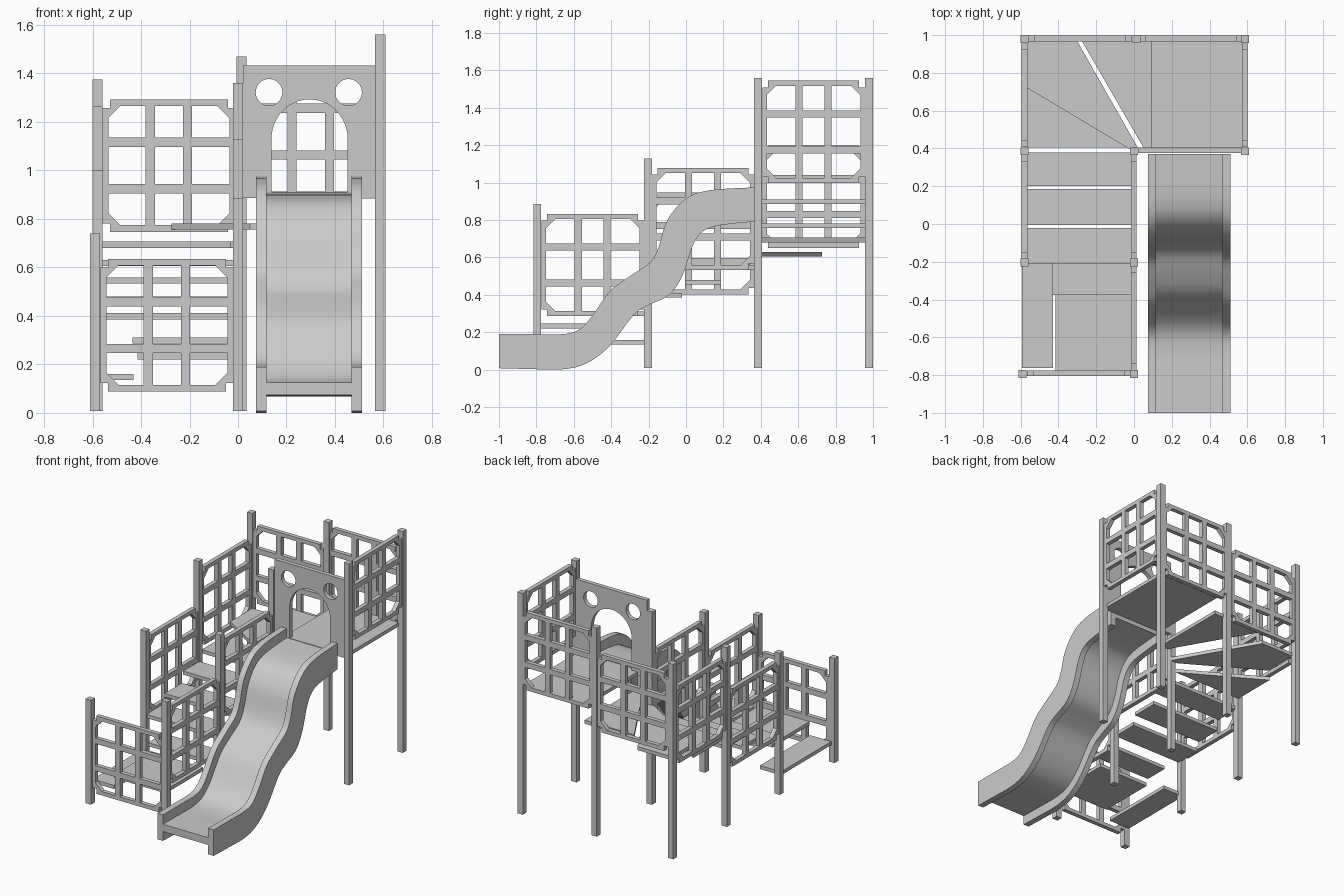
import bpy, bmesh
from math import pi, sin, cos
from mathutils import Vector

if "Cube" in bpy.data.objects:
    bpy.data.objects.remove(bpy.data.objects["Cube"])

ROT = {'top': (0, 0, 0), 'front': (pi / 2, 0, 0), 'side': (pi / 2, 0, pi / 2)}


def plate(name, loops, depth, loc, plane, smooth=False):
    """Flat outline (first loop) with holes (other loops), extruded to depth."""
    cu = bpy.data.curves.new(name, 'CURVE')
    cu.dimensions = '2D'
    cu.fill_mode = 'BOTH'
    cu.extrude = depth / 2
    for pts in loops:
        sp = cu.splines.new('POLY')
        sp.points.add(len(pts) - 1)
        for p, (u, v) in zip(sp.points, pts):
            p.co = (u, v, 0, 1)
        sp.use_cyclic_u = True
    ob = bpy.data.objects.new(name, cu)
    bpy.context.collection.objects.link(ob)
    ob.location = loc
    ob.rotation_euler = ROT[plane]
    bpy.ops.object.select_all(action='DESELECT')
    ob.select_set(True)
    bpy.context.view_layer.objects.active = ob
    bpy.ops.object.convert(target='MESH')
    ob = bpy.context.view_layer.objects.active
    bm = bmesh.new()
    bm.from_mesh(ob.data)
    bmesh.ops.remove_doubles(bm, verts=bm.verts, dist=1e-5)
    bmesh.ops.recalc_face_normals(bm, faces=bm.faces)
    bm.to_mesh(ob.data)
    bm.free()
    if smooth:
        bpy.ops.object.shade_smooth_by_angle(angle=pi / 6)
    else:
        for f in ob.data.polygons:
            f.use_smooth = False
    return ob


def rect(x0, x1, y0, y1):
    return [(x0, y0), (x1, y0), (x1, y1), (x0, y1)]


def circle(x, y, r, n=32):
    return [(x + r * cos(2 * pi * i / n), y + r * sin(2 * pi * i / n)) for i in range(n)]


# Posts: x, y, top height
POSTS = [(-0.59, -0.795, 0.74), (0, -0.795, 0.885), (-0.58, -0.203, 1.0),
         (0, -0.203, 1.13), (-0.58, 0.385, 1.265), (0, 0.385, 1.36),
         (-0.58, 0.979, 1.375), (0.014, 0.979, 1.47),
         (0.587, 0.385, 1.56), (0.587, 0.979, 1.56)]
for x, y, top in POSTS:
    h = 0.021
    plate('post', [rect(-h, h, -h, h)], top - 0.008, (x, y, (top + 0.008) / 2), 'top')


# Lattice railing panels
def panel(name, loc, plane):
    w, n, h, s = 0.274, 0.243, 0.273, 0.238
    outline = [(n, -h), (n, -s), (w, -s), (w, s), (n, s), (n, h),
               (-n, h), (-n, s), (-w, s), (-w, -s), (-n, -s), (-n, -h)]
    us = [(-0.25, -0.096), (-0.058, 0.058), (0.096, 0.25)]
    vs = [(-0.246, -0.115), (-0.077, 0.077), (0.115, 0.246)]
    c = 0.05
    holes = []
    for i, (a, b) in enumerate(us):
        for j, (d, e) in enumerate(vs):
            hole = []
            for k, (u, v) in enumerate(rect(a, b, d, e)):
                # outer corners of the corner openings are cut off
                if i != 1 and j != 1 and abs(u) > 0.2 and abs(v) > 0.2:
                    su, sv = (1 if u > 0 else -1), (1 if v > 0 else -1)
                    cut = [(u, v - sv * c), (u - su * c, v)]
                    hole += cut if k in (0, 2) else cut[::-1]
                else:
                    hole.append((u, v))
            holes.append(hole)
    plate(name, [outline] + holes, 0.03, loc, plane)


panel('front_railing', (-0.293, -0.79, 0.362), 'front')
panel('inner_railing_low', (-0.002, -0.499, 0.56), 'side')
panel('inner_railing_high', (-0.002, 0.091, 0.805), 'side')
panel('left_railing_low', (-0.58, 0.091, 0.675), 'side')
panel('left_railing_high', (-0.58, 0.682, 0.925), 'side')
panel('back_railing_left', (-0.285, 0.982, 1.02), 'front')
panel('back_railing_right', (0.3, 0.982, 1.16), 'front')
panel('right_railing', (0.587, 0.682, 1.272), 'side')

# Straight steps: x0, x1, y0, y1, bottom height
STEPS = [(-0.594, -0.43, -0.762, -0.205, 0.135), (-0.415, -0.015, -0.778, -0.365, 0.221),
         (-0.435, -0.015, -0.375, -0.205, 0.286), (-0.565, -0.015, -0.21, -0.022, 0.386),
         (-0.565, -0.015, -0.006, 0.186, 0.455), (-0.565, -0.015, 0.2, 0.378, 0.533)]
T = 0.025
for x0, x1, y0, y1, z in STEPS:
    plate('step', [rect(x0, x1, y0, y1)], T, (0, 0, z + T / 2), 'top')

# Winding steps and top platform
WINDERS = [('winder_step', [(-0.565, 0.405), (-0.02, 0.405), (-0.565, 0.727)], 0.605),
           ('winder_step', [(-0.565, 0.72), (-0.03, 0.4), (0.02, 0.405), (-0.3, 0.967), (-0.565, 0.967)], 0.681),
           ('winder_step', [(-0.275, 0.967), (0.05, 0.405), (0.11, 0.405), (0.11, 0.967)], 0.757),
           ('platform', rect(0.093, 0.573, 0.375, 0.967), 0.885)]
for name, pts, z in WINDERS:
    plate(name, [pts], T, (0, 0, z + T / 2), 'top')

# Arched wall with two round windows
arch = [(0.295 + 0.157 * cos(pi * i / 24), 1.13 + 0.163 * sin(pi * i / 24)) for i in range(25)]
wall = ([(0.02, 0.886), (0.02, 1.432), (0.568, 1.432), (0.568, 0.886), (0.452, 0.886)]
        + arch + [(0.138, 0.886)])
plate('arched_wall', [wall, circle(0.128, 1.322, 0.055), circle(0.456, 1.322, 0.055)],
      0.03, (0, 0.39, 0), 'front')


# Slide: matching upper and lower edge points of the side boards (y, z)
def spline(pts, n=4):
    p = [Vector(q) for q in pts]
    p = [2 * p[0] - p[1]] + p + [2 * p[-1] - p[-2]]
    out = []
    for a, b, c, d in zip(p, p[1:], p[2:], p[3:]):
        for i in range(n):
            t = i / n
            out.append(0.5 * (2 * b + (c - a) * t + (2 * a - 5 * b + 4 * c - d) * t * t
                              + (3 * b - a - 3 * c + d) * t ** 3))
    return out + [p[-2]]


upper = spline([(-1, 0.19), (-0.85, 0.19), (-0.66, 0.19), (-0.57, 0.215), (-0.5, 0.29),
                (-0.41, 0.417), (-0.3, 0.5), (-0.19, 0.575), (-0.145, 0.66),
                (-0.1, 0.8), (0.0, 0.915), (0.13, 0.96), (0.37, 0.975)])
lower = spline([(-1, 0.008), (-0.85, 0.004), (-0.66, 0.002), (-0.53, 0.035), (-0.41, 0.125),
                (-0.28, 0.292), (-0.2, 0.345), (-0.09, 0.4), (-0.02, 0.5),
                (0.035, 0.66), (0.085, 0.735), (0.17, 0.77), (0.37, 0.793)])


def band(a, b):
    top = [u.lerp(l, a) for u, l in zip(upper, lower)]
    low = [u.lerp(l, b) for u, l in zip(upper, lower)]
    return [tuple(v) for v in top + low[::-1]]


for x in (0.096, 0.49):
    plate('slide_side', [band(0, 1)], 0.043, (x, 0, 0), 'side', True)
plate('slide_bed', [band(0.36, 0.64)], 0.36, (0.293, 0, 0), 'side', True)
